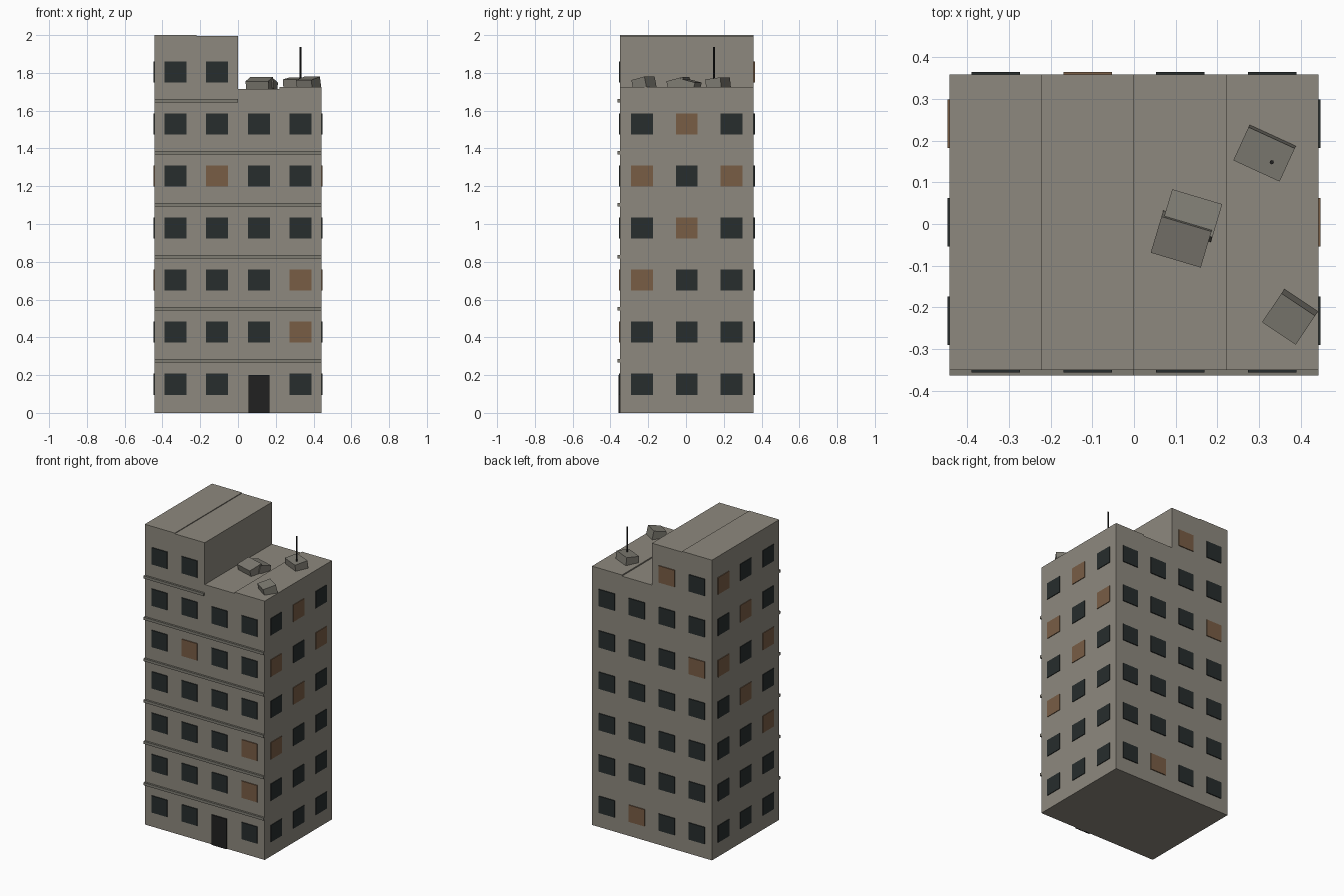
import bpy, bmesh
from mathutils import Matrix, Vector, Euler

if "Cube" in bpy.data.objects:
    bpy.data.objects.remove(bpy.data.objects["Cube"])


def material(name, rgb):
    m = bpy.data.materials.new(name)
    m.diffuse_color = (*rgb, 1)
    m.use_nodes = True
    m.node_tree.nodes["Principled BSDF"].inputs["Base Color"].default_value = m.diffuse_color
    return m


WALL = material("concrete", (0.27, 0.25, 0.21))
TRIM = material("trim", (0.21, 0.20, 0.17))
DARK = material("dark_glass", (0.02, 0.026, 0.026))
LIT = material("lit_glass", (0.19, 0.11, 0.06))
BLACK = material("black_metal", (0.015, 0.015, 0.015))


def finish(name, bm, mat):
    me = bpy.data.meshes.new(name)
    bm.to_mesh(me)
    bm.free()
    me.materials.append(mat)
    ob = bpy.data.objects.new(name, me)
    bpy.context.collection.objects.link(ob)
    return ob


def add_box(bm, centre, size, rot=(0, 0, 0)):
    mat = (Matrix.Translation(centre) @ Euler(rot).to_matrix().to_4x4()
           @ Matrix.Diagonal((*size, 1)))
    bmesh.ops.create_cube(bm, size=1, matrix=mat)


def box(name, centre, size, mat, rot=(0, 0, 0)):
    bm = bmesh.new()
    add_box(bm, centre, size, rot)
    return finish(name, bm, mat)


X, YF, YB = 0.442, -0.35, 0.358          # body half width, front and back
YC = (YF + YB) / 2
FLOOR, BAY, SIDE_BAY = 0.2755, 0.221, 0.236

# Tower body: stepped silhouette extruded front to back
profile = [(-X, 0), (X, 0), (X, 1.724), (BAY, 1.724), (BAY, 1.716),
           (0, 1.716), (0, 1.995), (-BAY, 1.995), (-BAY, 2.0), (-X, 2.0)]
bm = bmesh.new()
face = bm.faces.new([bm.verts.new((x, YF, z)) for x, z in profile])
ext = bmesh.ops.extrude_face_region(bm, geom=[face])
bmesh.ops.translate(bm, vec=(0, YB - YF, 0),
                    verts=[v for v in ext["geom"] if isinstance(v, bmesh.types.BMVert)])
bmesh.ops.recalc_face_normals(bm, faces=bm.faces)
finish("tower_body", bm, WALL)

# Windows: dark and lit panes on all four sides, (floor, column) lists the lit ones
LIT_FRONT = {(1, 3), (2, 3), (4, 1)}
LIT_BACK = {(0, 2), (4, 0), (6, 1)}
LIT_SIDE = {(2, 0), (3, 1), (4, 0), (4, 2), (5, 1)}
dark, lit = bmesh.new(), bmesh.new()
W, H, T = 0.116, 0.112, 0.012
for f in range(7):
    z = 0.152 + f * FLOOR
    for c in range(4 if f < 6 else 2):
        x = (c - 1.5) * BAY
        if (f, c) != (0, 2):
            add_box(lit if (f, c) in LIT_FRONT else dark, (x, YF, z), (W, T, H))
        add_box(lit if (f, c) in LIT_BACK else dark, (x, YB, z), (W, T, H))
    for c in range(3):
        y = YC + (c - 1) * SIDE_BAY
        for s in (-1, 1):
            if f == 6 and s > 0:
                continue
            glow = (f, c) in LIT_SIDE or (f, c) == (6, 2)
            add_box(lit if glow else dark, (s * X, y, z), (0.009, W, H))
finish("dark_windows", dark, DARK)
finish("lit_windows", lit, LIT)

# Front door
box("front_door", (BAY / 2, YF, 0.1), (0.11, 0.016, 0.2), BLACK)

# Floor ledges across the front, the top one only under the raised part
bm = bmesh.new()
for f in range(1, 7):
    x1 = X if f < 6 else 0
    add_box(bm, ((x1 - X) / 2, YF - 0.003, f * FLOOR), (x1 + X, 0.02, 0.018))
finish("floor_ledges", bm, TRIM)

# Tilted rooftop blocks
box("roof_block_front", (0.374, -0.222, 1.741), (0.097, 0.085, 0.062), TRIM, (0.22, 0, -0.59))
box("roof_block_middle", (0.115, -0.036, 1.737), (0.125, 0.093, 0.062), TRIM, (0.25, 0, -0.29))
box("roof_block_middle_rear", (0.138, 0.02, 1.735), (0.125, 0.085, 0.05), TRIM, (-0.25, 0, -0.29))
box("roof_block_rear", (0.313, 0.17, 1.741), (0.122, 0.088, 0.06), TRIM, (0.12, 0, -0.43))

# Antenna
bm = bmesh.new()
bmesh.ops.create_cone(bm, cap_ends=True, segments=8, radius1=0.005, radius2=0.005,
                      depth=0.22, matrix=Matrix.Translation((0.33, 0.148, 1.826)))
finish("antenna", bm, BLACK)
